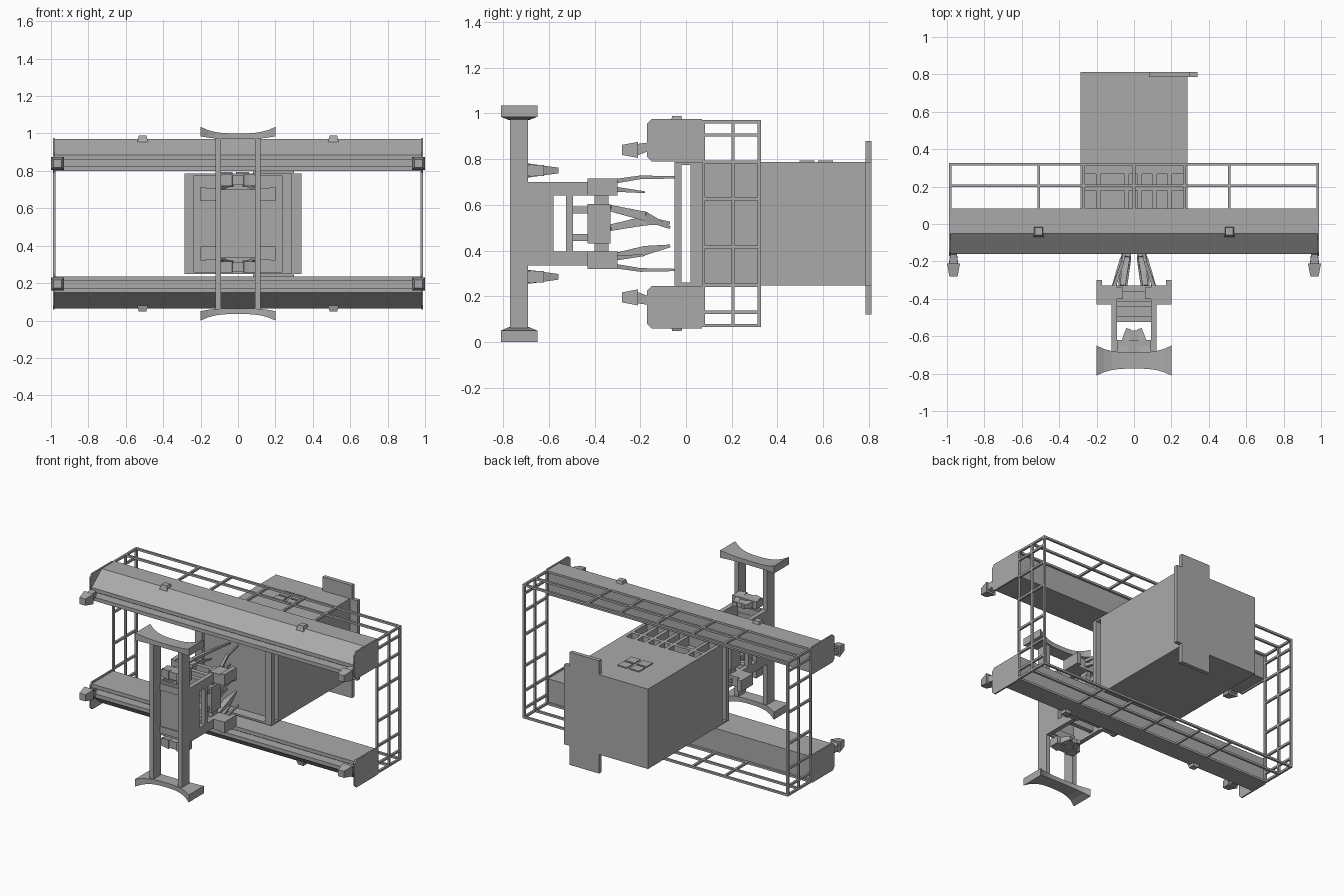
import bpy, bmesh
from itertools import product
from mathutils import Vector

if "Cube" in bpy.data.objects:
    bpy.data.objects.remove(bpy.data.objects["Cube"])

# Shared levels of the machine
HALF_LENGTH = .99
TOP, BEAM_BOTTOM, BASE = .97, .8, .065
MIDDLE = (TOP + BASE) / 2
BEAM_FRONT, BEAM_BACK, CAGE_BACK = -.16, .07, .32
CABINET_HALF, CABINET_BACK, CABINET_ROOF = .285, .8, .787
CABINET_FLOOR = 2 * MIDDLE - CABINET_ROOF
POST_FRONT, POST_BACK, POST_X = -.77, -.69, .105
BODY_TOP, CARRIAGE_FRONT, CARRIAGE_BACK = .7, -.43, -.33

steel = bpy.data.materials.new("machine grey")
steel.use_nodes = True
steel.diffuse_color = (.4, .4, .4, 1)
steel.node_tree.nodes["Principled BSDF"].inputs["Base Color"].default_value = steel.diffuse_color


def around(centre, half):
    return (centre - half, centre + half)


class Part:
    """One mesh object, optionally mirrored left/right (x) and up/down (z)."""

    def __init__(self, name, mirror=""):
        self.name, self.mirror, self.bm = name, mirror, bmesh.new()

    def hull(self, points):
        bmesh.ops.convex_hull(self.bm, input=[self.bm.verts.new(p) for p in points])
        return self

    def box(self, x, y, z):
        return self.hull(product(x, y, z))

    def rod(self, start, end, thick, thin):
        """Four-sided tapered rod."""
        start, end = Vector(start), Vector(end)
        side = (end - start).cross(Vector((1, 0, 0))).normalized()
        other = (end - start).cross(side).normalized()
        return self.hull([p + (side * i + other * j) * r
                          for p, r in ((start, thick), (end, thin))
                          for i, j in product((-1, 1), repeat=2)])

    def prism(self, profile, x):
        """Extrude a (y, z) profile between two x positions."""
        left, right = ([self.bm.verts.new((at, *p)) for p in profile] for at in x)
        self.bm.faces.new(left)
        self.bm.faces.new(right)
        for i in range(len(profile)):
            self.bm.faces.new((left[i - 1], left[i], right[i], right[i - 1]))
        return self

    def done(self):
        bm = self.bm
        for axis in self.mirror:
            index = "xyz".index(axis)
            centre = MIDDLE if axis == "z" else 0
            copy = bmesh.ops.duplicate(bm, geom=bm.verts[:] + bm.edges[:] + bm.faces[:])
            for item in copy["geom"]:
                if isinstance(item, bmesh.types.BMVert):
                    item.co[index] = 2 * centre - item.co[index]
        bmesh.ops.recalc_face_normals(bm, faces=bm.faces)
        mesh = bpy.data.meshes.new(self.name)
        bm.to_mesh(mesh)
        bm.free()
        mesh.materials.append(steel)
        bpy.context.collection.objects.link(bpy.data.objects.new(self.name, mesh))


# Upper and lower beams: sloped outer panel, lip and front groove
lip_top, lip_bottom, groove_back, ridge = .885, .86, -.1, -.05
lower_lip = BEAM_BOTTOM + .025
beam_span = around(0, HALF_LENGTH - .01)
beams = Part("beams", mirror="z")
beams.prism([(BEAM_BACK, BEAM_BOTTOM), (BEAM_BACK, TOP), (ridge, TOP),
             (BEAM_FRONT, lip_top), (BEAM_FRONT, lip_bottom),
             (groove_back, lip_bottom), (groove_back, lower_lip),
             (BEAM_FRONT, lower_lip), (BEAM_FRONT, BEAM_BOTTOM)], x=beam_span)
beams.done()

# Beam end plates with clipped front corners
clip = .02
plate_front, plate_low, plate_high = BEAM_FRONT - clip / 2, BEAM_BOTTOM - clip / 2, TOP + clip / 4
plates = Part("beam_end_plates", mirror="xz")
plates.prism([(BEAM_BACK, plate_low), (BEAM_BACK, plate_high),
              (plate_front + clip, plate_high), (plate_front, plate_high - clip),
              (plate_front, plate_low + clip), (plate_front + clip, plate_low)],
             x=(beam_span[1], HALF_LENGTH))
plates.done()

# Hooked handles in front of the beam ends
handle_x, handle_z = HALF_LENGTH - .025, .84
handles = Part("end_handles", mirror="xz")
handles.rod((handle_x, BEAM_FRONT, handle_z + .015), (handle_x, -.22, handle_z), thick=.018, thin=.025)
handles.rod((handle_x, -.21, handle_z), (handle_x, -.28, handle_z), thick=.035, thin=.022)
handles.done()

# Small clamps on the outer beam faces
clamps = Part("beam_clamps", mirror="xz")
clamps.rod((HALF_LENGTH / 2 + .015, -.04, TOP - .02), (HALF_LENGTH / 2 + .015, -.04, TOP + .018),
           thick=.03, thin=.02)
clamps.done()

# Bar cage behind the beams
bar = .007
cage_depths = (BEAM_BACK + bar, .205, CAGE_BACK)
cage_y = (BEAM_BACK, CAGE_BACK + bar)
end_x = around(HALF_LENGTH - bar, bar)
rails = Part("cage_rails", mirror="z")
for y in cage_depths:
    rails.box(x=around(0, HALF_LENGTH), y=around(y, bar), z=around(TOP - bar, bar))
for x in (-.51, -.27, 0, .27, .51):
    rails.box(x=around(x, bar), y=cage_y, z=around(TOP - bar, bar))
rails.done()

ladders = Part("cage_end_ladders", mirror="x")
for y in cage_depths:
    ladders.box(x=end_x, y=around(y, bar), z=(BASE, TOP))
for z in (BASE + bar, .13, CABINET_FLOOR, .415, .626, CABINET_ROOF, .905, TOP - bar):
    ladders.box(x=end_x, y=cage_y, z=around(z, bar))
ladders.done()

# Rear cabinet with a lower, ribbed front section
cabinet_x = around(0, CABINET_HALF)
cabinet_front, step_y = .02, .29
pocket_floor = CABINET_ROOF - .06
cabinet = Part("cabinet")
cabinet.box(x=cabinet_x, y=(step_y, CABINET_BACK), z=(CABINET_FLOOR, CABINET_ROOF))
cabinet.box(x=cabinet_x, y=(cabinet_front, step_y), z=(CABINET_FLOOR, pocket_floor))
cabinet.done()

rib = .012
ribs = Part("cabinet_ribs")
for x in (rib - CABINET_HALF, -.19, -.04, .03, .11, .19, CABINET_HALF - rib):
    ribs.box(x=around(x, rib), y=(cabinet_front, step_y), z=(pocket_floor, CABINET_ROOF))
for y in (cabinet_front + rib, .19, step_y - rib):
    ribs.box(x=cabinet_x, y=around(y, rib), z=(pocket_floor, CABINET_ROOF))
ribs.done()

# Four-pane hatch on the cabinet roof
hatch = Part("roof_hatch")
for x, y in product((-.065, .025), (.53, .61)):
    hatch.box(x=around(x, .035), y=around(y, .033), z=around(CABINET_ROOF, bar))
hatch.done()

# Offset rear panel with tabs above and below
panel_y, tab_x = (CABINET_BACK - .015, CABINET_BACK + .012), (.08, .3)
panel = Part("rear_panel")
panel.box(x=(-CABINET_HALF, .34), y=panel_y, z=(CABINET_FLOOR, CABINET_ROOF))
panel.box(x=tab_x, y=panel_y, z=around(.5, .38))
panel.done()

# Slim frame standing off the cabinet front
frame_y = (-.05, -.02)
frame = Part("front_frame", mirror="xz")
frame.box(x=(CABINET_HALF - .05, CABINET_HALF), y=frame_y, z=(MIDDLE, CABINET_ROOF))
frame.box(x=(0, CABINET_HALF), y=(frame_y[0], cabinet_front), z=(CABINET_ROOF - rib, CABINET_ROOF))
frame.done()

# Twin upright posts of the front fixture
plate = .015
posts = Part("fixture_posts", mirror="x")
posts.box(x=around(POST_X, plate), y=(POST_FRONT, POST_BACK), z=(BASE / 2, TOP + plate))
posts.done()

# Bow-tie feet: the section grows towards each end
feet = Part("fixture_feet", mirror="xz")
foot_y, steps, foot_half = (POST_FRONT + POST_BACK) / 2, 5, .2


def foot_section(t):
    flare = t ** 3
    return product([foot_half * t], around(foot_y, .043 + .037 * flare),
                   (TOP + plate * flare, TOP + .03 + .035 * flare))


for i in range(steps):
    feet.hull([*foot_section(i / steps), *foot_section((i + 1) / steps)])
feet.done()

# Fixture body: side plates around a window, rungs and a rear panel
side_x, window_top = around(POST_X, plate), .64
inner_x = around(0, POST_X - plate)
body = Part("fixture_side_plates", mirror="xz")
body.box(x=side_x, y=(POST_BACK, CARRIAGE_FRONT), z=(window_top, BODY_TOP))
body.box(x=side_x, y=(POST_BACK, -.58), z=(MIDDLE, BODY_TOP))
body.box(x=side_x, y=around(-.51, plate), z=(MIDDLE, BODY_TOP))
body.done()

rungs = Part("fixture_rungs", mirror="z")
for y in (POST_BACK, -.51, CARRIAGE_FRONT, CARRIAGE_BACK - plate):
    rungs.box(x=inner_x, y=around(y, plate), z=(window_top, BODY_TOP - plate))
rungs.done()

fixture_panel = Part("fixture_back_panel")
fixture_panel.box(x=inner_x, y=around(POST_BACK, plate / 2), z=around(MIDDLE, BODY_TOP - MIDDLE))
fixture_panel.done()

# Carriage: outer ears, centre block, uprights and crossbars
carriage_y = (CARRIAGE_FRONT, CARRIAGE_BACK)
ears = Part("carriage_ears", mirror="xz")
ears.box(x=(POST_X - plate, foot_half), y=carriage_y, z=(window_top, BODY_TOP + plate / 2))
ears.box(x=around(foot_half - plate, plate), y=(CARRIAGE_FRONT, CARRIAGE_BACK + .03),
         z=(window_top, BODY_TOP + plate))
ears.done()

core = Part("carriage_core", mirror="xz")
core.box(x=(0, POST_X), y=carriage_y, z=around(MIDDLE, .087))
core.box(x=around(POST_X - .03, plate), y=around(-.37, .03), z=(MIDDLE, BODY_TOP))
core.box(x=(0, POST_X - plate), y=(-.5, CARRIAGE_FRONT), z=around(MIDDLE + .06, plate))
core.done()

# Sloped fins above and below the body
fin_z = .75
fins = Part("fixture_fins", mirror="z")
for side in (-1, 1):
    fins.rod((side * .06, POST_BACK, fin_z), (side * .03, -.56, fin_z), thick=.03, thin=.012)
fins.box(x=inner_x, y=(POST_BACK, POST_BACK + .07), z=around(fin_z, .025))
fins.box(x=around(0, .045), y=(POST_BACK, -.57), z=around(fin_z, plate))
fins.done()

# Thin reaching arms and gripper blades
reach_z = BODY_TOP + .02
arms = Part("reaching_arms", mirror="xz")
arms.rod((POST_X, CARRIAGE_BACK, BODY_TOP), (.06, -.2, reach_z), thick=.01, thin=.008)
arms.rod((.06, -.2, reach_z), (.03, -.04, reach_z), thick=.008, thin=.005)
arms.rod((POST_X, CARRIAGE_BACK, BODY_TOP - .03), (.07, -.18, BODY_TOP - .045), thick=.012, thin=.004)
arms.done()

blades = Part("gripper_blades", mirror="x")
for x, root, knuckle, tip in ((.06, .585, .55, .5), (.05, .5, .53, .52), (.07, .37, .4, .42)):
    blades.rod((x, CARRIAGE_BACK, root), (x * .7, -.18, knuckle), thick=.014, thin=.02)
    blades.rod((x * .7, -.18, knuckle), (x / 2, -.07, tip), thick=.02, thin=.006)
blades.done()
